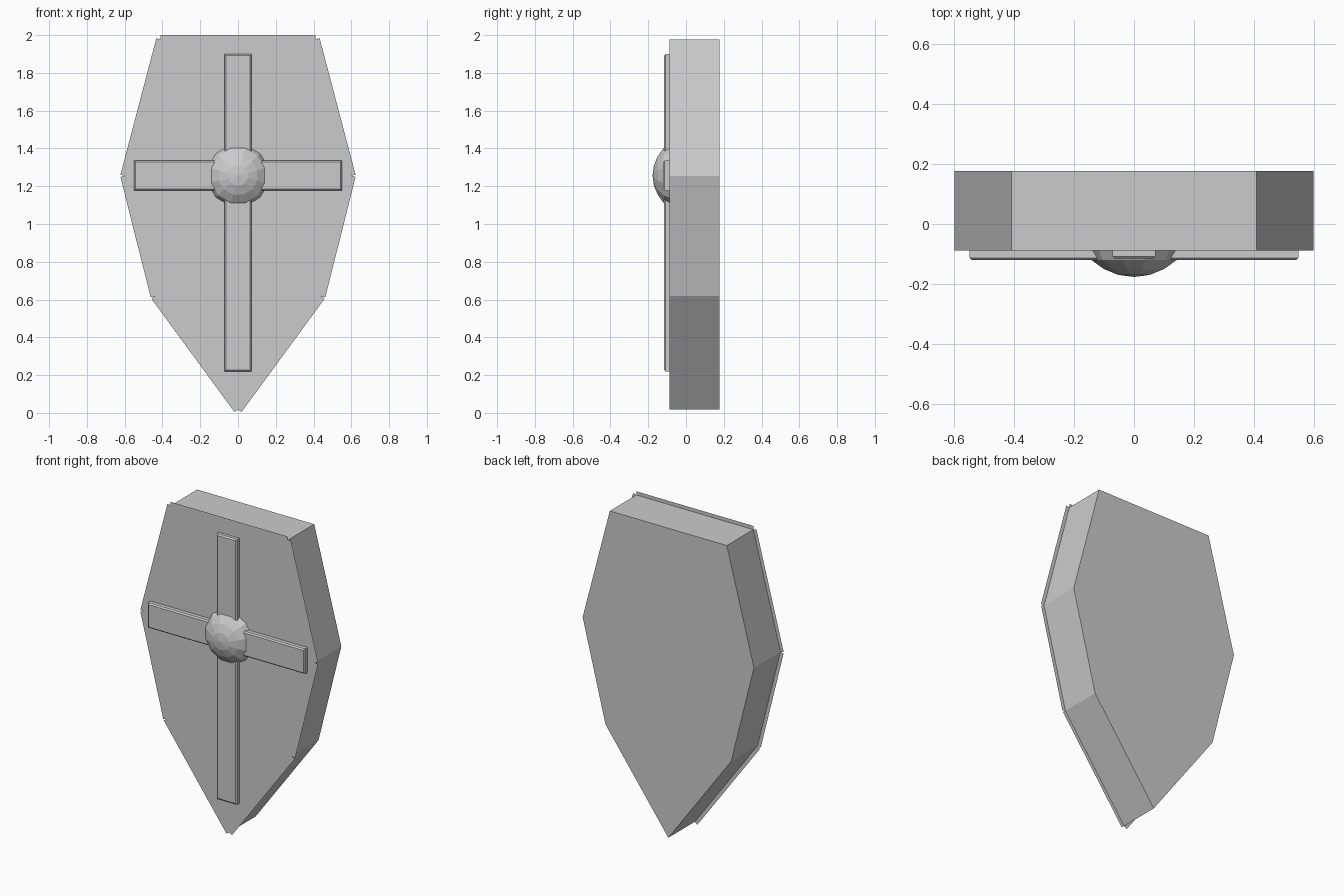
import bpy, bmesh, math
from mathutils import Vector

if "Cube" in bpy.data.objects:
    bpy.data.objects.remove(bpy.data.objects["Cube"])

FRONT, BACK = -0.088, 0.177
CENTRE_Z = 1.257


def finish(bm, name):
    bmesh.ops.recalc_face_normals(bm, faces=bm.faces)
    mesh = bpy.data.meshes.new(name)
    bm.to_mesh(mesh)
    bm.free()
    obj = bpy.data.objects.new(name, mesh)
    bpy.context.collection.objects.link(obj)
    return obj


# Shield outline: right half mirrored to the left
half = [(0.41, 1.978), (0.60, 1.255), (0.44, 0.618), (0.0, 0.018)]
outline = half + [(-x, z) for x, z in reversed(half[:-1])]

# Shield body
bm = bmesh.new()
face = bm.faces.new([bm.verts.new((x, FRONT, z)) for x, z in outline])
ext = bmesh.ops.extrude_face_region(bm, geom=[face], use_keep_orig=True)
for v in ext["geom"]:
    if isinstance(v, bmesh.types.BMVert):
        v.co.y = BACK
finish(bm, "shield_body")

# Paper-thin rim strips, one pushed outward from each front edge
bm = bmesh.new()
for i, (x, z) in enumerate(outline):
    a = Vector((x, FRONT, z))
    nx, nz = outline[(i + 1) % len(outline)]
    b = Vector((nx, FRONT, nz))
    d = (b - a).normalized()
    out = Vector((-d.z, 0, d.x)) * 0.023
    bm.faces.new([bm.verts.new(p) for p in (a, b, b + out, a + out)])
finish(bm, "shield_rim")


# Chamfered bars of the cross
def bar(name, x_half, z0, z1, front):
    bm = bmesh.new()
    bmesh.ops.create_cube(bm, size=1)
    back = FRONT + 0.02
    for v in bm.verts:
        v.co = (v.co.x * 2 * x_half,
                (front + back) / 2 + v.co.y * (back - front),
                (z0 + z1) / 2 + v.co.z * (z1 - z0))
    edges = [e for e in bm.edges if all(v.co.y < FRONT for v in e.verts)]
    bmesh.ops.bevel(bm, geom=edges, offset=0.008, segments=1, affect='EDGES')
    finish(bm, name)


bar("horizontal_bar", 0.55, 1.178, 1.336, -0.121)
bar("vertical_bar", 0.072, 0.22, 1.90, -0.116)

# Faceted central boss: stacked twelve-sided rings closing at a tip
rings = [(0.166, FRONT + 0.005), (0.165, FRONT), (0.148, -0.12),
         (0.105, -0.15), (0.055, -0.17)]
N = 12
bm = bmesh.new()
loops = []
for r, y in rings:
    loops.append([bm.verts.new((r * math.cos((i + 0.5) * math.tau / N), y,
                                CENTRE_Z + r * math.sin((i + 0.5) * math.tau / N)))
                  for i in range(N)])
for lo, hi in zip(loops, loops[1:]):
    for i in range(N):
        j = (i + 1) % N
        bm.faces.new((lo[i], lo[j], hi[j], hi[i]))
tip = bm.verts.new((0, -0.177, CENTRE_Z))
for i in range(N):
    bm.faces.new((loops[-1][i], loops[-1][(i + 1) % N], tip))
bm.faces.new(loops[0])
finish(bm, "central_boss")
